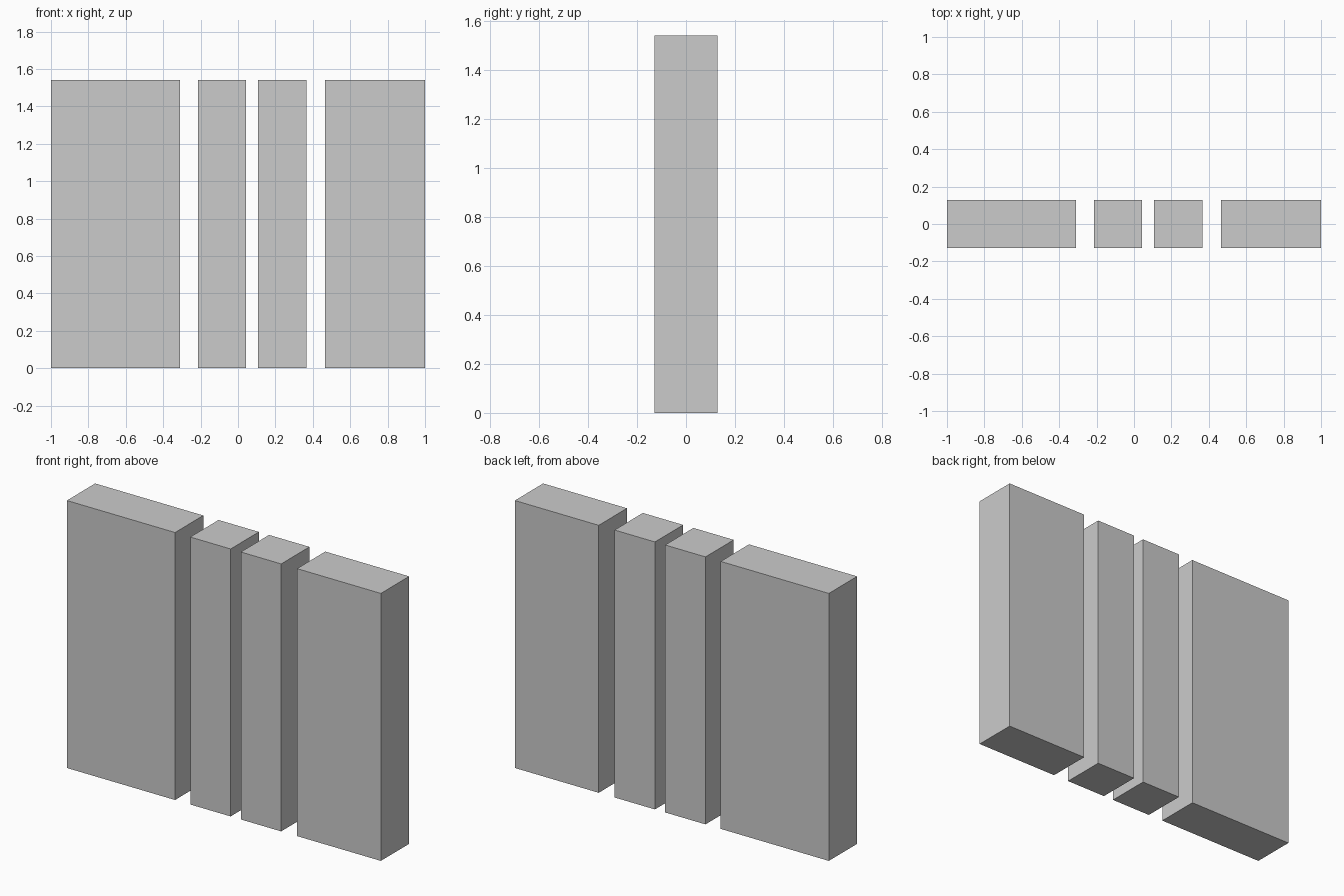
import bpy

if "Cube" in bpy.data.objects:
    bpy.data.objects.remove(bpy.data.objects["Cube"])

HEIGHT, DEPTH = 1.54, 0.257


def slab(name, x0, x1):
    # Upright box standing on the ground between two x positions
    bpy.ops.mesh.primitive_cube_add(size=1, location=((x0 + x1) / 2, 0, HEIGHT / 2))
    ob = bpy.context.object
    ob.name = name
    ob.scale = (x1 - x0, DEPTH, HEIGHT)
    bpy.ops.object.transform_apply(location=False, rotation=False, scale=True)


# Wide outer walls
slab("left_wall", -1.0, -0.311)
slab("right_wall", 0.466, 1.0)

# Square pillars between the walls
for name, x in (("left_pillar", -0.214), ("right_pillar", 0.108)):
    slab(name, x, x + DEPTH)
